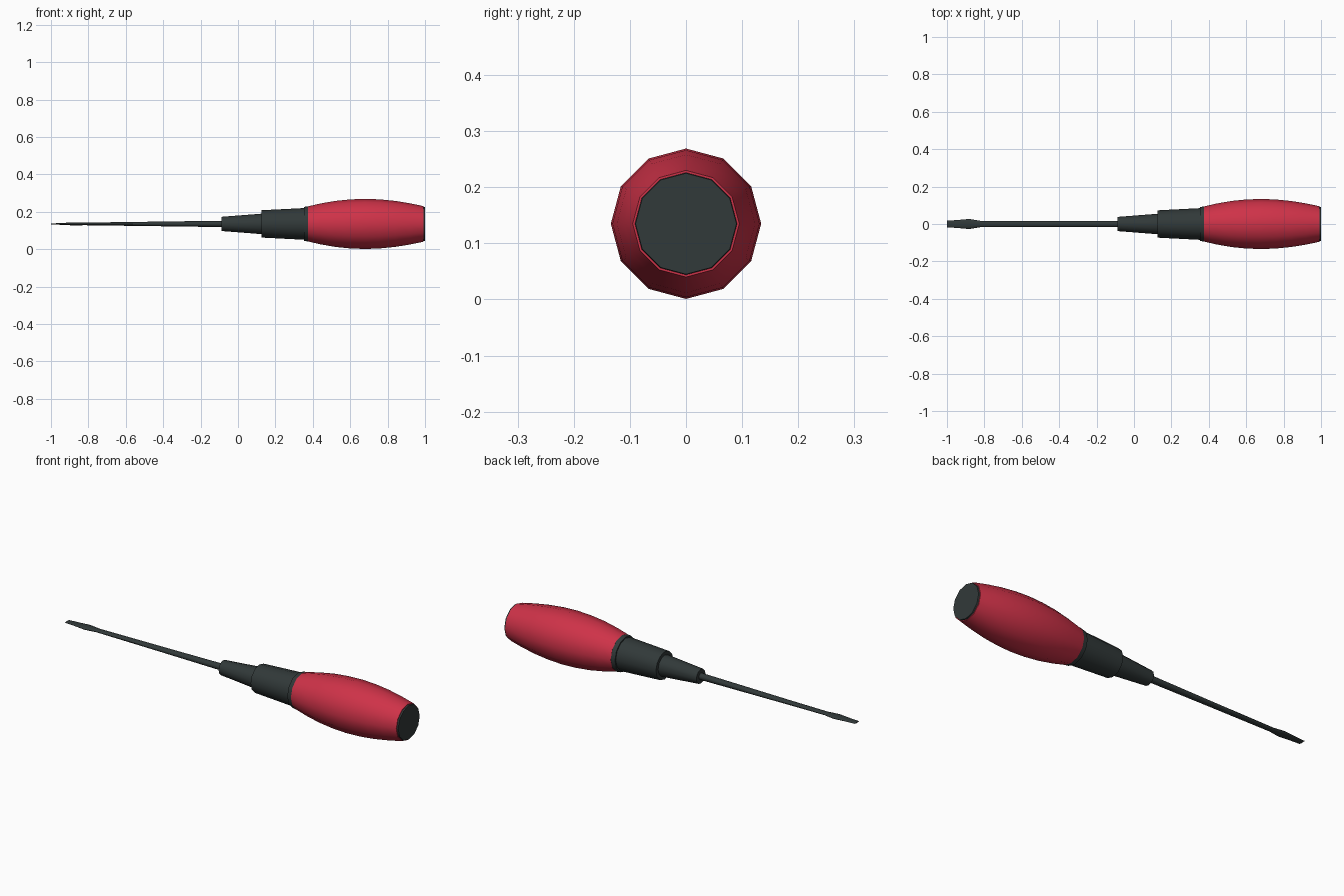
import bpy, bmesh, math

if "Cube" in bpy.data.objects:
    bpy.data.objects.remove(bpy.data.objects["Cube"])

CZ = 0.135   # height of the tool axis
SIDES = 12


def material(name, rgb):
    m = bpy.data.materials.new(name)
    m.diffuse_color = (*rgb, 1)
    m.use_nodes = True
    m.node_tree.nodes["Principled BSDF"].inputs["Base Color"].default_value = m.diffuse_color
    return m


red = material("red grip", (0.62, 0.032, 0.065))
dark = material("dark grey", (0.031, 0.041, 0.041))


def loft(name, sections, mat):
    """Skin 12-sided rings along x; each section is (x, half_width_y, half_height_z)."""
    bm = bmesh.new()
    rings = []
    for x, ry, rz in sections:
        rings.append([bm.verts.new((x, ry * math.cos(a), CZ + rz * math.sin(a)))
                      for a in (2 * math.pi * i / SIDES for i in range(SIDES))])
    for r0, r1 in zip(rings, rings[1:]):
        for i in range(SIDES):
            j = (i + 1) % SIDES
            bm.faces.new((r0[i], r0[j], r1[j], r1[i]))
    bm.faces.new(rings[0])
    bm.faces.new(rings[-1])
    bmesh.ops.recalc_face_normals(bm, faces=bm.faces)
    me = bpy.data.meshes.new(name)
    bm.to_mesh(me)
    bm.free()
    me.materials.append(mat)
    ob = bpy.data.objects.new(name, me)
    bpy.context.collection.objects.link(ob)
    bpy.ops.object.select_all(action='DESELECT')
    ob.select_set(True)
    bpy.context.view_layer.objects.active = ob
    bpy.ops.object.shade_smooth_by_angle(angle=math.radians(35))
    return ob


def turned(name, profile, mat):
    return loft(name, [(x, r, r) for x, r in profile], mat)


# Barrel-shaped grip
turned("grip", [(0.375, 0.094), (0.44, 0.109), (0.52, 0.123), (0.60, 0.131), (0.68, 0.134),
                (0.76, 0.131), (0.84, 0.123), (0.92, 0.110), (0.992, 0.095)], red)

# End cap
turned("end_cap", [(0.985, 0.092), (1.0, 0.090)], dark)

# Stepped collars between grip and shaft
turned("grip_rim", [(0.352, 0.091), (0.378, 0.094)], dark)
turned("rear_collar", [(0.125, 0.073), (0.36, 0.085)], dark)
turned("front_collar", [(-0.087, 0.038), (0.13, 0.055)], dark)

# Shaft, flattening into a flared flat blade
loft("shaft_and_blade", [(-1.0, 0.018, 0.002), (-0.945, 0.021, 0.005), (-0.88, 0.027, 0.008),
                         (-0.82, 0.017, 0.007), (-0.45, 0.017, 0.012), (-0.08, 0.017, 0.017)], dark)
